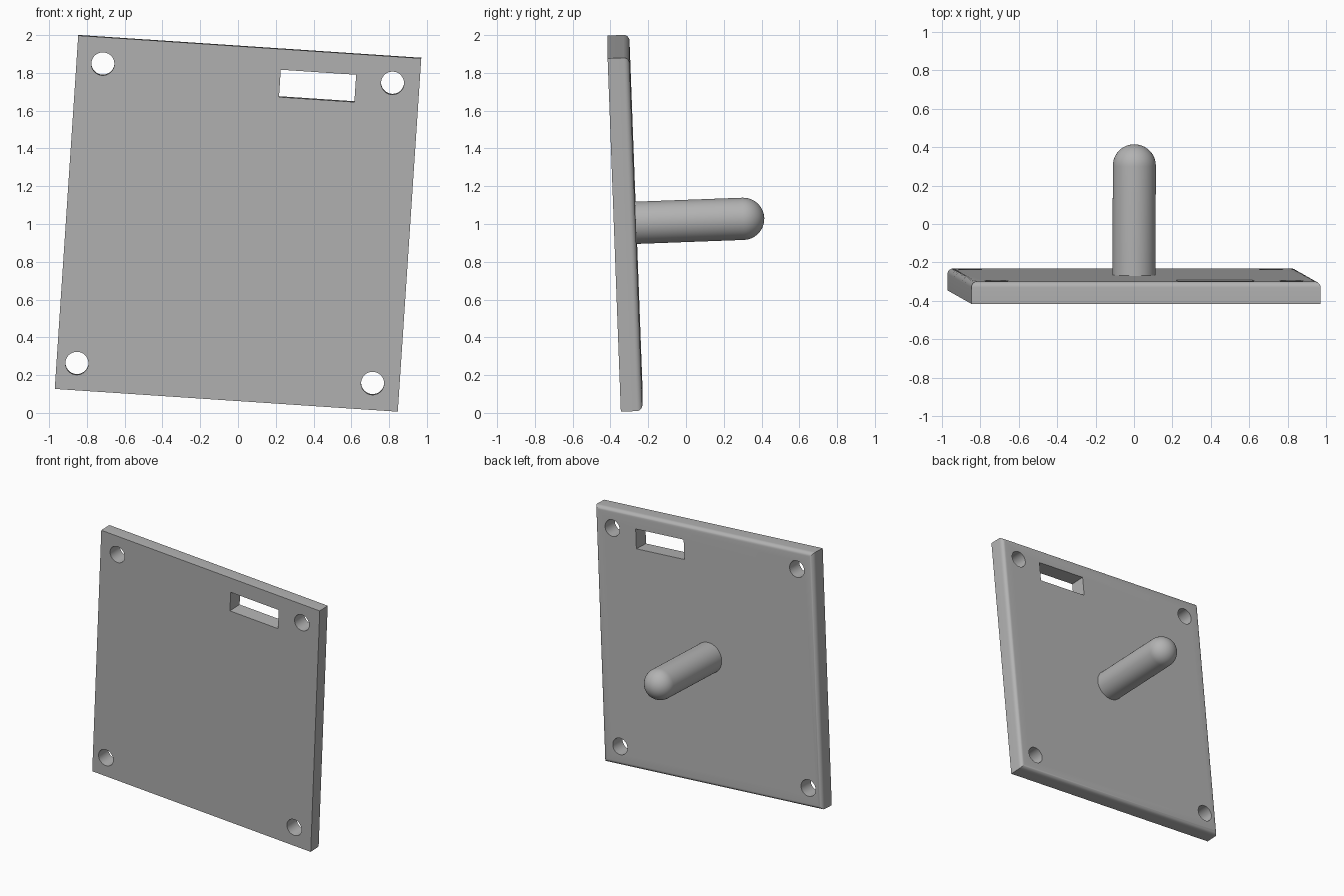
import bpy
import bmesh
from math import radians, sin, cos, pi
from mathutils import Matrix, Vector

if "Cube" in bpy.data.objects:
    bpy.data.objects.remove(bpy.data.objects["Cube"])

WIDTH, HEIGHT, THICK = 1.82, 1.876, 0.115
FILLET = 0.03
HOLE_RADIUS = 0.061
PIN_RADIUS, PIN_LENGTH = 0.112, 0.68

# Plate frame: rolled about y, leaning forward about x, front face through the origin
pose = (Matrix.Translation((0, -0.38, 1.002))
        @ Matrix.Rotation(radians(3.8), 4, "Y")
        @ Matrix.Rotation(radians(2.14), 4, "X"))

grey = bpy.data.materials.new("plain grey")
grey.use_nodes = True
colour = (0.45, 0.45, 0.45, 1)
grey.diffuse_color = colour
grey.node_tree.nodes["Principled BSDF"].inputs["Base Color"].default_value = colour


def add_object(name, bm):
    bmesh.ops.recalc_face_normals(bm, faces=bm.faces)
    mesh = bpy.data.meshes.new(name)
    bm.to_mesh(mesh)
    bm.free()
    mesh.materials.append(grey)
    obj = bpy.data.objects.new(name, mesh)
    bpy.context.collection.objects.link(obj)
    obj.matrix_world = pose
    return obj


def box(size, centre):
    bm = bmesh.new()
    bmesh.ops.create_cube(bm, size=1, matrix=Matrix.Translation(centre) @ Matrix.Diagonal((*size, 1)))
    return bm


def select_only(obj):
    bpy.ops.object.select_all(action="DESELECT")
    obj.select_set(True)
    bpy.context.view_layer.objects.active = obj


# Plate with rounded back rim
bm = box((WIDTH, THICK, HEIGHT), (0, THICK / 2, 0))
rim = [e for e in bm.edges if all(v.co.y > THICK * 0.9 for v in e.verts)]
bmesh.ops.bevel(bm, geom=rim, offset=FILLET, segments=6, profile=0.5, affect="EDGES")
plate = add_object("plate", bm)

# Cutters: four screw holes and one slot
cutters = []
for u, v in ((-0.77, 0.797), (0.767, 0.797), (-0.802, -0.795), (0.767, -0.797)):
    bm = bmesh.new()
    place = Matrix.Translation((u, THICK / 2, v)) @ Matrix.Rotation(pi / 2, 4, "X")
    bmesh.ops.create_cone(bm, cap_ends=True, segments=48, radius1=HOLE_RADIUS,
                          radius2=HOLE_RADIUS, depth=THICK * 3, matrix=place)
    cutters.append(add_object("screw_hole_cutter", bm))
cutters.append(add_object("slot_cutter", box((0.4, THICK * 3, 0.145), (0.372, THICK / 2, 0.756))))

select_only(plate)
for cutter in cutters:
    cutter.hide_render = True
    mod = plate.modifiers.new("cut", "BOOLEAN")
    mod.operation = "DIFFERENCE"
    mod.solver = "EXACT"
    mod.object = cutter
    bpy.ops.object.modifier_apply(modifier=mod.name)
for cutter in cutters:
    bpy.data.objects.remove(cutter)

# Round-ended pin, spun from its half profile
dome = THICK + PIN_LENGTH - PIN_RADIUS
profile = [Vector((0, THICK - 0.01, 0)), Vector((PIN_RADIUS, THICK - 0.01, 0))]
for i in range(13):
    a = i / 12 * pi / 2
    profile.append(Vector((PIN_RADIUS * cos(a), dome + PIN_RADIUS * sin(a), 0)))
bm = bmesh.new()
verts = [bm.verts.new(p) for p in profile]
edges = [bm.edges.new(pair) for pair in zip(verts, verts[1:])]
bmesh.ops.spin(bm, geom=verts + edges, cent=(0, 0, 0), axis=(0, 1, 0),
               angle=2 * pi, steps=48, use_merge=True)
bmesh.ops.remove_doubles(bm, verts=bm.verts, dist=0.0001)
pin = add_object("pin", bm)

# Smooth shading with sharp corners kept
for obj in (plate, pin):
    select_only(obj)
    bpy.ops.object.shade_smooth_by_angle(angle=radians(30))
